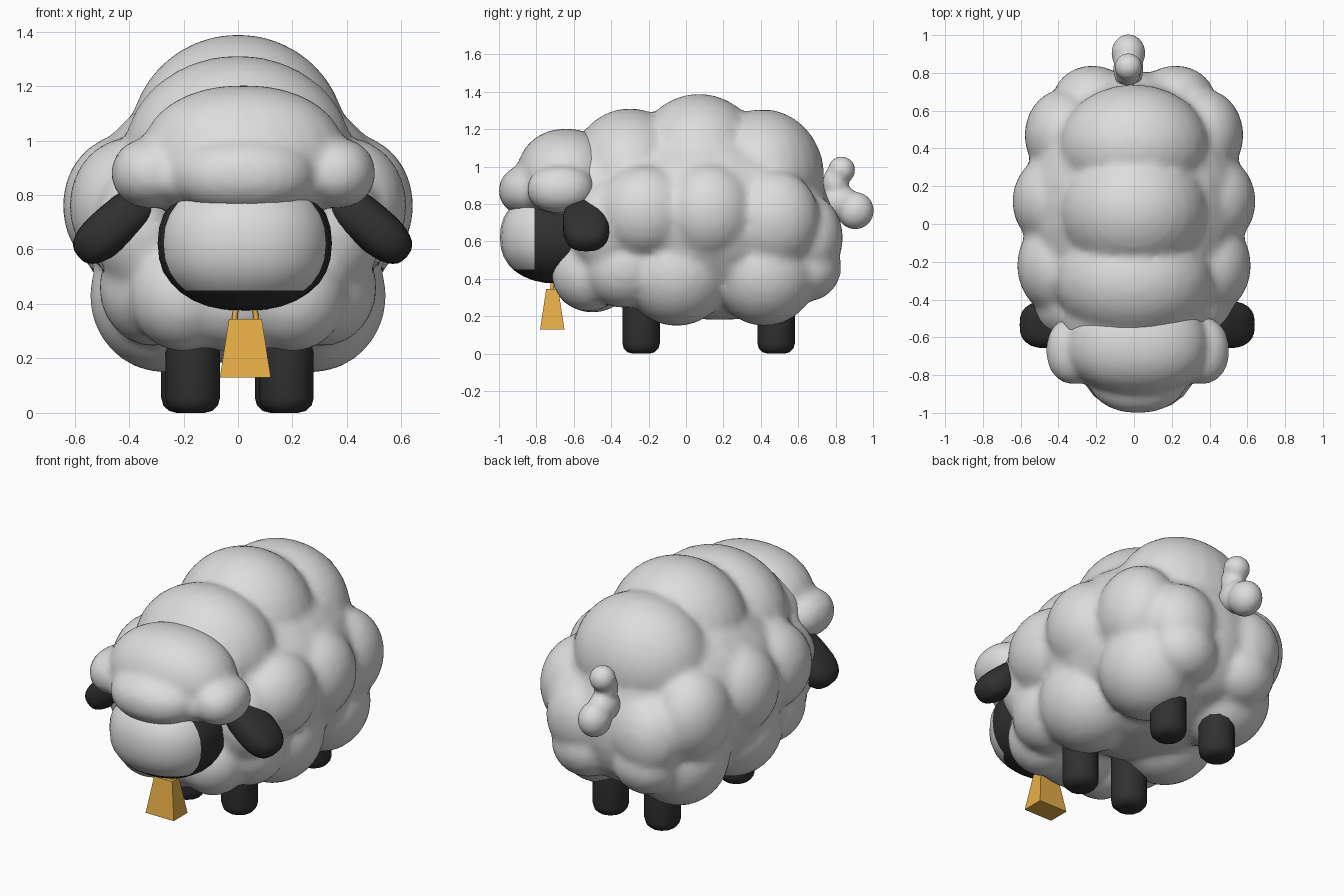
import bpy, bmesh, math
from mathutils import Matrix, Vector

cube = bpy.data.objects.get("Cube")
if cube:
    bpy.data.objects.remove(cube, do_unlink=True)


def material(name, rgb):
    m = bpy.data.materials.new(name)
    m.use_nodes = True
    m.diffuse_color = (*rgb, 1)
    m.node_tree.nodes["Principled BSDF"].inputs["Base Color"].default_value = (*rgb, 1)
    return m


WOOL = material("wool_white", (0.72, 0.72, 0.72))
DARK = material("dark_skin", (0.03, 0.03, 0.03))
BRASS = material("brass", (0.86, 0.46, 0.07))


def finish(name, bm, mats, smooth=True):
    bmesh.ops.recalc_face_normals(bm, faces=bm.faces[:])
    mesh = bpy.data.meshes.new(name)
    bm.to_mesh(mesh)
    bm.free()
    for m in mats:
        mesh.materials.append(m)
    for p in mesh.polygons:
        p.use_smooth = smooth
    obj = bpy.data.objects.new(name, mesh)
    bpy.context.collection.objects.link(obj)
    return obj


def add_ball(bm, centre, radii, turn=0.0, power=1.0):
    """Ellipsoid turned about y; a power below 1 makes it boxier."""
    verts = bmesh.ops.create_uvsphere(bm, u_segments=24, v_segments=16, radius=1)["verts"]
    for v in verts:
        v.co = Vector([math.copysign(abs(c) ** power, c) for c in v.co])
    place = Matrix.Translation(centre) @ Matrix.Rotation(turn, 4, "Y") @ Matrix.Diagonal((*radii, 1))
    bmesh.ops.transform(bm, matrix=place, verts=verts)


def woolly(name, balls, voxel, offset=0.0, rounds=4, power=1.0):
    """Melt overlapping balls into one soft fleece; balls off the middle are mirrored."""
    bm = bmesh.new()
    for x, y, z, rx, ry, rz in balls:
        for side in ((1, -1) if x else (1,)):
            add_ball(bm, (side * x + offset, y, z), (rx, ry, rz), power=power)
    obj = finish(name, bm, [WOOL])
    remesh = obj.modifiers.new("melt", "REMESH")
    remesh.mode = "VOXEL"
    remesh.voxel_size = voxel
    remesh.use_smooth_shade = True
    soft = obj.modifiers.new("soften", "SMOOTH")
    soft.factor = 0.5
    soft.iterations = rounds
    return obj


# Fleece: core, back ridge, flanks, belly, rump and chest
woolly("body_fleece", [
    (0, 0.10, 0.72, 0.585, 0.68, 0.50),
    (0, -0.30, 0.95, 0.42, 0.33, 0.362),
    (0, 0.07, 1.0, 0.40, 0.36, 0.39),
    (0, 0.41, 0.95, 0.40, 0.33, 0.357),
    (0, -0.50, 0.87, 0.39, 0.27, 0.31),
    (0.40, -0.22, 0.76, 0.22, 0.26, 0.25),
    (0.42, 0.12, 0.76, 0.225, 0.25, 0.26),
    (0.37, 0.47, 0.72, 0.21, 0.245, 0.265),
    (0.22, 0.66, 0.62, 0.21, 0.18, 0.23),
    (0, 0.55, 0.62, 0.36, 0.26, 0.36),
    (0.33, -0.42, 0.68, 0.20, 0.21, 0.26),
    (0.27, -0.05, 0.43, 0.275, 0.29, 0.282),
    (0.25, 0.42, 0.43, 0.275, 0.28, 0.282),
    (0.20, 0.65, 0.46, 0.20, 0.18, 0.18),
    (0.20, -0.52, 0.43, 0.20, 0.20, 0.205),
    (0.31, -0.33, 0.46, 0.20, 0.23, 0.215),
    (0, -0.50, 0.42, 0.27, 0.22, 0.20),
    (0, 0.18, 0.46, 0.42, 0.56, 0.28),
], 0.025)

# Woolly cap on the head
woolly("head_fleece", [
    (0, -0.64, 0.93, 0.38, 0.27, 0.273),
    (0, -0.79, 0.873, 0.27, 0.212, 0.15),
    (0, -0.67, 0.85, 0.38, 0.25, 0.118),
    (0.335, -0.67, 0.88, 0.15, 0.18, 0.13),
], 0.022, offset=0.02, power=0.92)

# Curled tail
woolly("tail", [
    (0, 0.905, 0.765, 0.09, 0.10, 0.10),
    (0, 0.82, 0.81, 0.08, 0.11, 0.09),
    (0, 0.80, 0.91, 0.066, 0.07, 0.10),
    (0, 0.832, 0.982, 0.073, 0.073, 0.073),
], 0.014, offset=-0.03, rounds=3)

# Head: dark skin with a pale face cut into the front
bm = bmesh.new()
add_ball(bm, (0.025, -0.68, 0.623), (0.32, 0.315, 0.248), power=0.88)
FACE_Y, CHIN_Z = -0.81, 0.45
for point, normal in (((0, FACE_Y, 0), (0, 1, 0)), ((0, 0, CHIN_Z), (0, 0, 1))):
    bmesh.ops.bisect_plane(bm, geom=bm.verts[:] + bm.edges[:] + bm.faces[:],
                           plane_co=point, plane_no=normal)
for f in bm.faces:
    c = f.calc_center_median()
    f.material_index = int(c.y < FACE_Y and c.z > CHIN_Z)
finish("head", bm, [DARK, WOOL])

# Drooping ears
for label, side in (("left", 1), ("right", -1)):
    bm = bmesh.new()
    tilt = math.radians(40 if side > 0 else 140)
    add_ball(bm, (0.017 + side * 0.462, -0.533, 0.693), (0.185, 0.126, 0.086), tilt, 0.75)
    finish(label + "_ear", bm, [DARK])

# Legs
for end, y, shift in (("front", -0.24, 0.006), ("back", 0.482, -0.01)):
    for label, side in (("left", 1), ("right", -1)):
        bm = bmesh.new()
        bmesh.ops.create_cone(bm, cap_ends=True, segments=12, radius1=0.1, radius2=0.1,
                              depth=0.45, matrix=Matrix.Translation((side * 0.172 + shift, y, 0.225)))
        leg = finish(f"{end}_{label}_leg", bm, [DARK])
        bevel = leg.modifiers.new("round", "BEVEL")
        bevel.width = 0.055
        bevel.segments = 3
        bevel.limit_method = "ANGLE"
        bevel.angle_limit = math.radians(60)

# Bell: a square tapered block
bm = bmesh.new()
bmesh.ops.create_cube(bm, size=1)
for v in bm.verts:
    top = v.co.z > 0
    width, depth = (0.12, 0.065) if top else (0.187, 0.13)
    v.co = (0.027 + v.co.x * width, -0.715 + v.co.y * depth, 0.345 if top else 0.13)
finish("bell", bm, [BRASS], smooth=False)

# Bell hanger: an arched wire
curve = bpy.data.curves.new("bell_hanger", "CURVE")
curve.dimensions = "3D"
curve.bevel_depth = 0.01
curve.bevel_resolution = 2
spline = curve.splines.new("POLY")
spline.points.add(8)
for i, p in enumerate(spline.points):
    a = math.pi * i / 8
    p.co = (0.027 + 0.04 * math.cos(a), -0.715, 0.34 + 0.075 * math.sin(a), 1)
curve.materials.append(BRASS)
bpy.context.collection.objects.link(bpy.data.objects.new("bell_hanger", curve))
